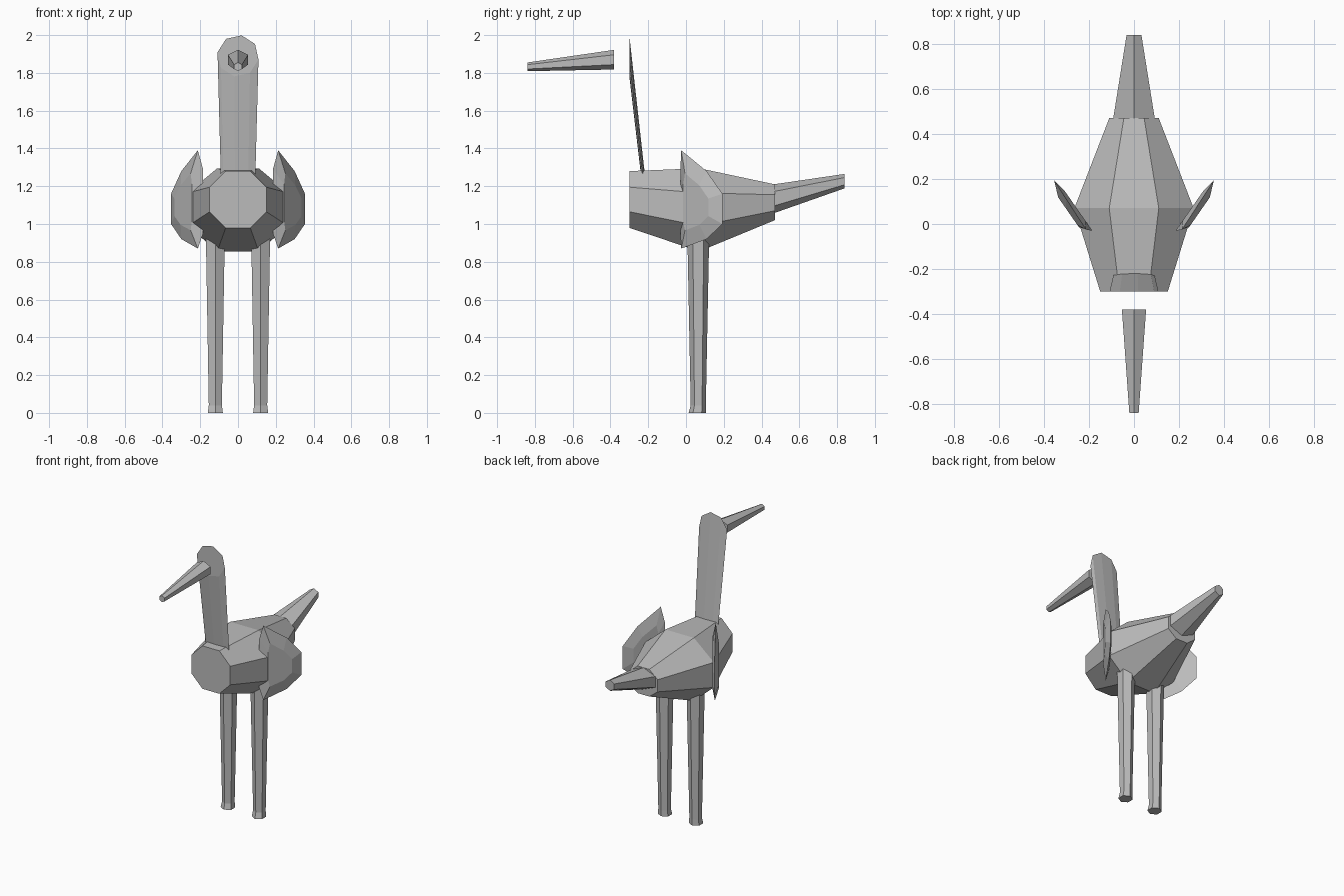
import bpy
import bmesh
from math import cos, sin, radians, tau

cube = bpy.data.objects.get("Cube")
if cube:
    bpy.data.objects.remove(cube, do_unlink=True)

GREY = (0.5, 0.5, 0.5, 1.0)
grey = bpy.data.materials.new("plain_grey")
grey.use_nodes = True
grey.diffuse_color = GREY
grey.node_tree.nodes["Principled BSDF"].inputs["Base Color"].default_value = GREY


def loft(name, rings, side=1):
    """Skin a stack of equal-length rings and cap both ends."""
    bm = bmesh.new()
    rows = [[bm.verts.new((side * x, y, z)) for x, y, z in ring] for ring in rings]
    n = len(rows[0])
    for a, b in zip(rows, rows[1:]):
        for i in range(n):
            j = (i + 1) % n
            bm.faces.new((a[i], a[j], b[j], b[i]))
    bm.faces.new(rows[0])
    bm.faces.new(rows[-1])
    bmesh.ops.recalc_face_normals(bm, faces=bm.faces)
    mesh = bpy.data.meshes.new(name)
    bm.to_mesh(mesh)
    bm.free()
    mesh.materials.append(grey)
    obj = bpy.data.objects.new(name, mesh)
    bpy.context.collection.objects.link(obj)
    return obj


def upright_ring(y, z, rx, rz, sides, start=90):
    """Ring facing along y."""
    angles = [radians(start) + tau * i / sides for i in range(sides)]
    return [(rx * cos(a), y, z + rz * sin(a)) for a in angles]


def flat_ring(x, y, z, r, sides=6):
    """Ring facing along z, with a corner to the front."""
    angles = [radians(90) + tau * i / sides for i in range(sides)]
    return [(x + r * cos(a), y + r * sin(a), z) for a in angles]


def chamfered_ring(y, wide, narrow, z0, z1, z2, z3):
    """Eight-cornered body section from bottom z0 to top z3."""
    right = [(narrow, z0), (wide, z1), (wide, z2), (narrow, z3)]
    left = [(-x, z) for x, z in reversed(right)]
    return [(x, y, z) for x, z in right + left]


# Body
loft("body", [
    chamfered_ring(-0.30, 0.15, 0.065, 0.98, 1.065, 1.195, 1.28),
    chamfered_ring(0.07, 0.265, 0.11, 0.855, 0.99, 1.165, 1.295),
    chamfered_ring(0.47, 0.11, 0.045, 1.02, 1.07, 1.155, 1.21),
])

# Flattened neck ending in a blunt head
loft("neck", [
    upright_ring(-0.215, 1.15, 0.09, 0.09, 8, 80),
    upright_ring(-0.30, 1.89, 0.11, 0.11, 8, 80),
])

# Beak
loft("beak", [
    upright_ring(-0.38, 1.87, 0.062, 0.052, 6),
    upright_ring(-0.84, 1.832, 0.024, 0.023, 6),
])

# Tail
loft("tail", [
    upright_ring(0.45, 1.13, 0.11, 0.078, 6),
    upright_ring(0.84, 1.227, 0.038, 0.038, 6),
])

# Wing outline: distance along the wing, bulge, height
OUTLINE = [(0.02, 0.02, 1.39), (0.18, 0.015, 1.28), (0.28, 0.012, 1.16),
           (0.28, 0.012, 1.0), (0.18, 0.015, 0.92), (0.02, 0.02, 0.87),
           (0.0, 0.0, 0.95), (0.0, 0.0, 1.29)]


def wing_point(u, bulge, z):
    return (0.185 + 0.57 * u + 0.82 * bulge, -0.03 + 0.82 * u - 0.57 * bulge, z)


def inset(scale, bulge):
    return [wing_point(0.11 + scale * (u - 0.11), bulge, 1.1 + scale * (z - 1.1))
            for u, _, z in OUTLINE]


# Legs with flared feet, and wings, on both sides
for label, side in (("left", 1), ("right", -1)):
    loft(label + "_wing",
         [inset(0.6, 0.0), [wing_point(*p) for p in OUTLINE], inset(0.58, 0.04)], side)
    loft(label + "_leg", [
        flat_ring(0.12, 0.06, 0.0, 0.046),
        flat_ring(0.12, 0.065, 0.04, 0.04),
        flat_ring(0.12, 0.065, 0.95, 0.058),
    ], side)
